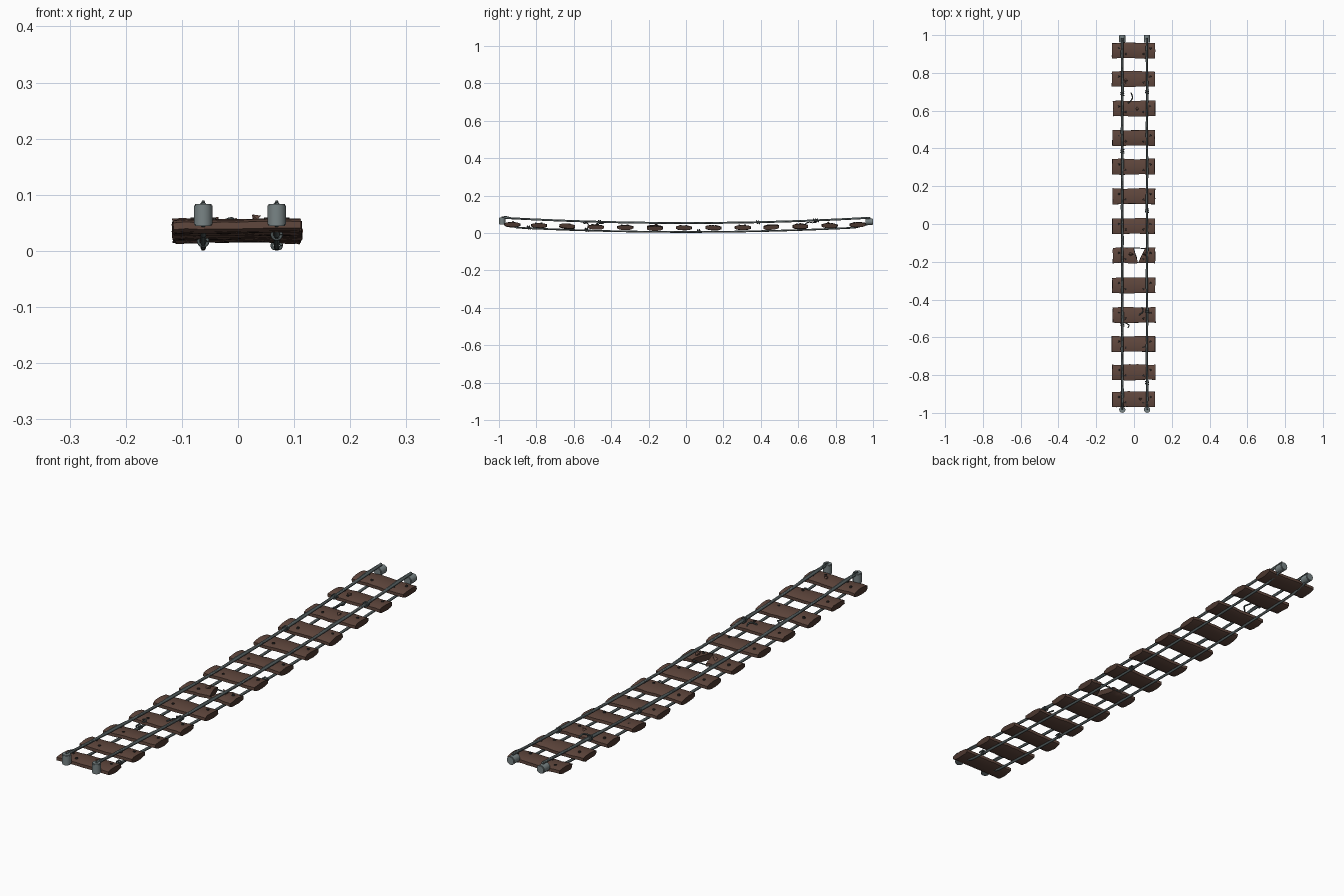
import bpy, bmesh, math, random
from mathutils import Matrix

if "Cube" in bpy.data.objects:
    bpy.data.objects.remove(bpy.data.objects["Cube"])
random.seed(7)


def mat(name, c):
    m = bpy.data.materials.new(name)
    m.diffuse_color = (*c, 1)
    m.use_nodes = True
    m.node_tree.nodes["Principled BSDF"].inputs["Base Color"].default_value = m.diffuse_color
    return m


WOOD = mat("weathered_brown", (0.115, 0.062, 0.046))
GRAIN = mat("dark_end_grain", (0.07, 0.038, 0.028))
CABLE = mat("dark_steel", (0.085, 0.108, 0.11))
STEEL = mat("grey_steel", (0.19, 0.23, 0.235))
RUST = mat("dark_iron", (0.035, 0.03, 0.028))

XS = (-0.062, 0.069)          # the two cable lines


def upper(y): return 0.053 + 0.029 * y * y
def middle(y): return 0.028 + 0.02 * y * y
def lower(y): return 0.0055 + 0.028 * y * y


def finish(name, bm, mats, angle=40):
    bmesh.ops.recalc_face_normals(bm, faces=bm.faces)
    me = bpy.data.meshes.new(name)
    bm.to_mesh(me)
    bm.free()
    for m in mats:
        me.materials.append(m)
    ob = bpy.data.objects.new(name, me)
    bpy.context.collection.objects.link(ob)
    bpy.context.view_layer.objects.active = ob
    ob.select_set(True)
    bpy.ops.object.shade_smooth_by_angle(angle=math.radians(angle))
    ob.select_set(False)
    return ob


def tube(name, pts, r, m, smooth=False):
    cu = bpy.data.curves.new(name, 'CURVE')
    cu.dimensions = '3D'
    cu.bevel_depth = r
    cu.bevel_resolution = 1
    cu.use_fill_caps = True
    sp = cu.splines.new('NURBS' if smooth else 'POLY')
    sp.points.add(len(pts) - 1)
    for p, co in zip(sp.points, pts):
        p.co = (*co, 1)
    if smooth:
        sp.use_endpoint_u = True
        sp.order_u = 3
        sp.resolution_u = 4
    cu.materials.append(m)
    ob = bpy.data.objects.new(name, cu)
    bpy.context.collection.objects.link(ob)
    return ob


# flattened plank cross-section with rounded back (y, z)
SECTION = [(-.041, -.006), (-.030, -.011), (-.012, -.013), (.012, -.013), (.030, -.011), (.041, -.006),
           (.041, .006), (.026, .010), (0, .012), (-.026, .010), (-.041, .006)]


def plank(name, y, left, right, roll=0.0, tilt=0.0, lift=0.0):
    """left / right give the end x for a section y, so ends can be slanted."""
    bm = bmesh.new()
    rings, n = [], 10
    wave, phase = random.uniform(.02, .05), random.uniform(0, 6)
    for i in range(n + 1):
        t = i / n
        wf = 1 + wave * math.sin(t * 7 + phase) + random.uniform(-.02, .02)
        wb = 1 + wave * math.sin(t * 8 + phase * 2) + random.uniform(-.02, .02)
        dz = random.uniform(-.001, .001)
        ring = []
        for sy, sz in SECTION:
            xl, xr = left(sy), right(sy)
            jit = random.uniform(-.002, .002) if i in (0, n) else 0
            ring.append(bm.verts.new((xl + (xr - xl) * t + jit, sy * (wf if sy < 0 else wb), sz + dz)))
        rings.append(ring)
    k = len(SECTION)
    for a, b in zip(rings, rings[1:]):
        for j in range(k):
            bm.faces.new((a[j], a[(j + 1) % k], b[(j + 1) % k], b[j]))
    for ring in (rings[0], rings[-1]):
        bm.faces.new(ring).material_index = 1
    ob = finish(name, bm, (WOOD, GRAIN), 50)
    ob.location = (0, y, middle(y) + lift)
    ob.rotation_euler = (math.atan(0.04 * y) + roll, tilt, 0)
    return ob


def nail(name, x, y, z):
    bm = bmesh.new()
    bmesh.ops.create_cone(bm, cap_ends=True, segments=8, radius1=.006, radius2=.0045, depth=.006,
                          matrix=Matrix.Translation((x, y, z)))
    finish(name, bm, (RUST,))


# planks with nails; the sixth one is snapped through
ROWS = (-.928, -.785, -.635, -.482, -.325, -.166, -.011, .147, .303, .456, .611, .768, .918)
for i, y in enumerate(ROWS):
    a, b = -0.113 + random.uniform(-.004, .002), 0.111 + random.uniform(-.001, .003)
    if i == 5:
        plank("broken_plank_left", y, lambda s: a, lambda s: 0.010 - s * .3, 0, -.05, .002)
        plank("broken_plank_right", y, lambda s: 0.042 + s * .5, lambda s: b, 0, .05, .002)
    else:
        plank("plank_%02d" % i, y, lambda s: a, lambda s: b,
              random.uniform(-.06, .06), random.uniform(-.012, .012))
    for x in XS:
        s = math.copysign(.018, x)
        nail("nail", x - s, y - .018, middle(y) + .0115)
        nail("nail", x + s, y + .012, middle(y) + .0115)

# upper and lower cables on both sides, gathered into the end caps
ys = [-0.985 + 1.97 * i / 24 for i in range(25)]
for x in XS:
    tube("upper_cable", [(x, y, upper(y)) for y in ys], .0056, CABLE)
    low = [(x, y, lower(y)) for y in ys[1:-1]]
    tube("lower_cable", [(x, -.985, .052)] + low + [(x, .985, .050)], .0052, CABLE)
    # thin second strand twisting along the upper cable
    tube("upper_strand", [(x + .006 * math.sin(j * 1.3), y, upper(y) + .003) for j, y in enumerate(ys)],
         .003, STEEL)

# end caps: upright sleeves at the front, lying sleeves at the back
for x in XS:
    for s in (-1, 1):
        bm = bmesh.new()
        for d, r in ((.040, .0150), (.034, .0168)):
            if s < 0:
                m = Matrix.Translation((x, -.983, .064))
            else:
                m = Matrix.Translation((x, .980, .060)) @ Matrix.Rotation(math.pi / 2, 4, 'X')
            bmesh.ops.create_cone(bm, cap_ends=True, segments=12, radius1=r, radius2=r, depth=d, matrix=m)
        finish("end_cap", bm, (STEEL,))
        top = .084 if s < 0 else .078
        tube("cap_hook", [(x, s * .985, top), (x, s * .968, top + .005), (x, s * .945, top),
                          (x, s * .93, upper(.93))], .0032, CABLE, True)

# small wire ties wrapped round the cables at uneven places
for x, y, up in ((XS[0], -.53, 0), (XS[0], .385, 1), (XS[0], .69, 1), (XS[1], -.46, 1), (XS[1], .07, 0),
                 (XS[1], .70, 1), (XS[1], -.84, 0)):
    c = upper(y) if up else lower(y) + .004
    p = []
    for j in range(17):
        t = j / 16 * math.tau * 2
        p.append((x + .009 * math.cos(t), y + .02 * (j / 16 - .5), max(c + .009 * math.sin(t), .004)))
    tube("wire_tie", p, .0028, CABLE, True)

# loose wire ends
for x, y, d in ((-.012, .655, .04), (-.03, -.53, -.02), (.045, -.47, .03)):
    z = middle(y) + .012
    tube("loose_wire", [(x - .02, y - d * .4, z), (x, y, z + .012), (x + .006, y + d * .5, z + .004),
                        (x - .004, y + d, z + .008)], .003, CABLE, True)
tube("cross_wire", [(XS[0], -.128, .03), (0, -.126, .024), (XS[1], -.13, .03)], .0025, CABLE, True)

# splinters standing up at the break and on worn planks
for x, y, h in ((-.012, -.16, .026), (.055, -.16, .022), (.03, -.925, .012), (-.04, .76, .014), (.02, .61, .012)):
    bm = bmesh.new()
    bmesh.ops.create_cone(bm, cap_ends=True, segments=4, radius1=.010, radius2=.001, depth=h,
                          matrix=Matrix.Translation((x, y, middle(y) + .010 + h * .4)) @
                          Matrix.Rotation(math.radians(45 if x < 0.03 else -45), 4, 'Y'))
    finish("splinter", bm, (WOOD,))
